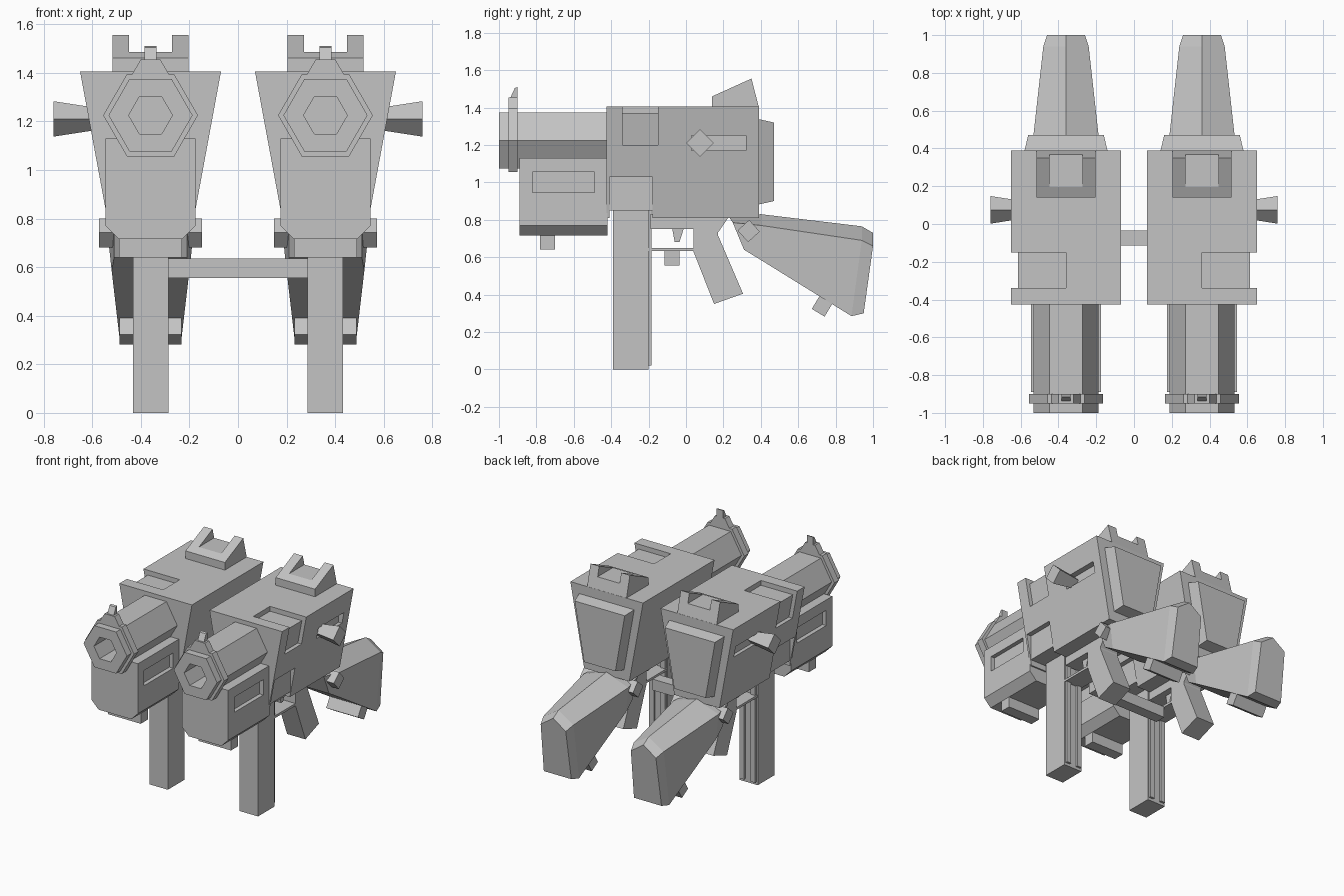
import bpy
import bmesh
import math
from mathutils import Vector

default = bpy.data.objects.get("Cube")
if default:
    bpy.data.objects.remove(default)

GREY = (0.55, 0.55, 0.55, 1)
mat = bpy.data.materials.new("plain grey")
mat.use_nodes = True
mat.diffuse_color = GREY
mat.node_tree.nodes["Principled BSDF"].inputs["Base Color"].default_value = GREY

OFFSET = 0.36      # distance of each gun's centre plane from the middle
parts = []


def loft(name, sections, keep=True):
    """Skin a row of equal-length point loops and cap both ends."""
    bm = bmesh.new()
    rings = [[bm.verts.new(p) for p in loop] for loop in sections]
    n = len(rings[0])
    for a, b in zip(rings, rings[1:]):
        for i in range(n):
            j = (i + 1) % n
            bm.faces.new((a[i], a[j], b[j], b[i]))
    bm.faces.new(rings[0])
    bm.faces.new(rings[-1])
    bmesh.ops.recalc_face_normals(bm, faces=bm.faces)
    mesh = bpy.data.meshes.new(name)
    bm.to_mesh(mesh)
    bm.free()
    mesh.materials.append(mat)
    obj = bpy.data.objects.new(name, mesh)
    bpy.context.collection.objects.link(obj)
    if keep:
        parts.append(obj)
    return obj


def prism(name, profile, half, mid=0, keep=True):
    """Extrude a (y, z) profile sideways."""
    return loft(name, [[(mid + s * half, y, z) for y, z in profile] for s in (-1, 1)], keep)


def bar(name, outline, y0, y1, keep=True):
    """Extrude an (x, z) outline from front to back."""
    return loft(name, [[(x, y, z) for x, z in outline] for y in (y0, y1)], keep)


def box(name, x0, x1, y0, y1, z0, z1, keep=True):
    return bar(name, [(x0, z0), (x1, z0), (x1, z1), (x0, z1)], y0, y1, keep)


def hexagon(name, r, y0, y1, keep=True):
    ring = [(r * math.cos(i * math.pi / 3), 1.225 + r * math.sin(i * math.pi / 3))
            for i in range(6)]
    return bar(name, ring, y0, y1, keep)


def cut(obj, cutter):
    """Subtract a cutter, bake the result and drop the cutter."""
    mod = obj.modifiers.new("cut", 'BOOLEAN')
    mod.operation = 'DIFFERENCE'
    mod.solver = 'EXACT'
    mod.object = cutter
    bpy.context.view_layer.update()
    baked = bpy.data.meshes.new_from_object(
        obj.evaluated_get(bpy.context.evaluated_depsgraph_get()))
    obj.modifiers.clear()
    obj.data = baked
    bpy.data.objects.remove(cutter)


# Receiver: wedge-shaped block, wide at the top
receiver = bar("receiver", [(-0.18, 0.81), (0.18, 0.81), (0.29, 1.405), (-0.29, 1.405)],
               -0.425, 0.39)
# Ejection port wrapping over the outer top edge
cut(receiver, bar("c", [(0.223, 1.2), (0.4, 1.2), (0.4, 1.45), (0.27, 1.45)],
                  -0.34, -0.15, False))
cut(receiver, box("c", 0.0, 0.4, -0.34, -0.15, 1.37, 1.45, False))
# Handle slot
cut(receiver, box("c", 0.22, 0.4, 0.03, 0.32, 1.17, 1.25, False))
# Magazine well: vertical cheeks and a raised floor
for s in (-1, 1):
    x0, x1 = sorted((s * 0.185, s * 0.4))
    cut(receiver, box("c", x0, x1, -0.41, -0.18, 0.7, 1.03, False))
cut(receiver, box("c", -0.3, 0.3, -0.41, -0.18, 0.7, 0.85, False))

# Tapered rear plate
loft("rear_plate", [
    [(-0.14, 0.38, 0.88), (0.14, 0.38, 0.88), (0.222, 0.38, 1.34), (-0.222, 0.38, 1.34)],
    [(-0.125, 0.47, 0.9), (0.125, 0.47, 0.9), (0.2, 0.47, 1.32), (-0.2, 0.47, 1.32)]])

# Charging handle: four-sided flare on the outer side
loft("charging_handle", [
    [(x, 0.075 + r, 1.21), (x, 0.075, 1.21 + r), (x, 0.075 - r, 1.21), (x, 0.075, 1.21 - r)]
    for x, r in ((0.2, 0.042), (0.4, 0.073))])

# Barrel, muzzle ring and bore
barrel = hexagon("barrel", 0.173, -1.0, -0.41)
cut(barrel, hexagon("c", 0.09, -1.1, -0.8, False))
ring = hexagon("muzzle_ring", 0.195, -0.95, -0.9)
cut(ring, hexagon("c", 0.12, -1.1, -0.8, False))

# Front sight
bar("front_sight_base", [(-0.09, 1.37), (0.09, 1.37), (0.04, 1.455), (-0.04, 1.455)],
    -0.95, -0.9)
prism("front_sight_post", [(-0.945, 1.44), (-0.9, 1.44), (-0.9, 1.51), (-0.915, 1.505)], 0.025)

# Rear sight: ramp with a notch between two ears
sight = prism("rear_sight", [(0.14, 1.39), (0.14, 1.46), (0.35, 1.555), (0.39, 1.4)], 0.157)
cut(sight, box("c", -0.088, 0.088, 0.1, 0.5, 1.485, 1.7, False))

# Handguard with chamfered bottom and recessed side panels
guard = bar("handguard", [(-0.185, 1.13), (-0.185, 0.77), (-0.13, 0.715),
                          (0.13, 0.715), (0.185, 0.77), (0.185, 1.13)], -0.89, -0.42)
for s in (-1, 1):
    x0, x1 = sorted((s * 0.155, s * 0.3))
    cut(guard, box("c", x0, x1, -0.82, -0.49, 0.945, 1.055, False))
box("handguard_stud", -0.13, 0.13, -0.78, -0.7, 0.64, 0.73)

# Magazine with two ribs on its back
box("magazine", -0.073, 0.073, -0.39, -0.2, 0, 0.9)
for s in (-1, 1):
    box("magazine_rib", s * 0.045 - 0.018, s * 0.045 + 0.018, -0.21, -0.185, 0.02, 0.86)

# Trigger group and grip
prism("trigger_housing", [(-0.19, 0.83), (0.23, 0.83), (0.225, 0.81), (0.17, 0.73),
                          (0.05, 0.73), (0.04, 0.75), (-0.19, 0.75)], 0.073)
prism("trigger", [(-0.075, 0.76), (-0.01, 0.76), (-0.035, 0.68), (-0.06, 0.68)], 0.025)
box("trigger_guard", -0.07, 0.07, -0.2, 0.06, 0.633, 0.65)
prism("grip", [(0.04, 0.75), (0.17, 0.75), (0.17, 0.72), (0.305, 0.405), (0.15, 0.35),
               (0.04, 0.63)], 0.073)

# Stock: peaked roof, narrowing and deepening to the rear
stock_rows = [  # ridge (y, z), eave (y, z, half width), bottom (y, z, half width)
    ((0.23, 0.815), (0.25, 0.785, 0.15), (0.31, 0.64, 0.15)),
    ((0.4, 0.83), (0.4, 0.77, 0.18), (0.4, 0.585, 0.16)),
    ((0.94, 0.765), (0.94, 0.69, 0.12), (0.885, 0.285, 0.125)),
    ((1.0, 0.73), (1.0, 0.66, 0.1), (0.95, 0.3, 0.11))]
loft("stock", [[(0, *r), (e[2], e[0], e[1]), (b[2], b[0], b[1]),
                (-b[2], b[0], b[1]), (-e[2], e[0], e[1])] for r, e, b in stock_rows])


def tilted(cy, cz, w, h, angle):
    """Corners of a turned rectangle in the side plane."""
    c, s = math.cos(angle), math.sin(angle)
    return [(cy + a * w * c - b * h * s, cz + a * w * s + b * h * c)
            for a, b in ((-1, -1), (1, -1), (1, 1), (-1, 1))]


prism("stock_pin", tilted(0.335, 0.74, 0.042, 0.042, math.radians(42)), 0.212)
prism("stock_stud", tilted(0.735, 0.35, 0.04, 0.055, math.radians(-31)), 0.127)

# Place the left gun and mirror it to the right
for obj in parts:
    for v in obj.data.vertices:
        v.co += Vector((OFFSET, 0, 0))
    name = obj.name
    obj.name = "left_" + name
    twin = obj.copy()
    twin.data = obj.data.copy()
    twin.name = "right_" + name
    for v in twin.data.vertices:
        v.co.x *= -1
    twin.data.flip_normals()
    bpy.context.collection.objects.link(twin)

# Bar joining both trigger guards
box("joining_bar", -0.29, 0.29, -0.115, -0.035, 0.555, 0.635, False)
